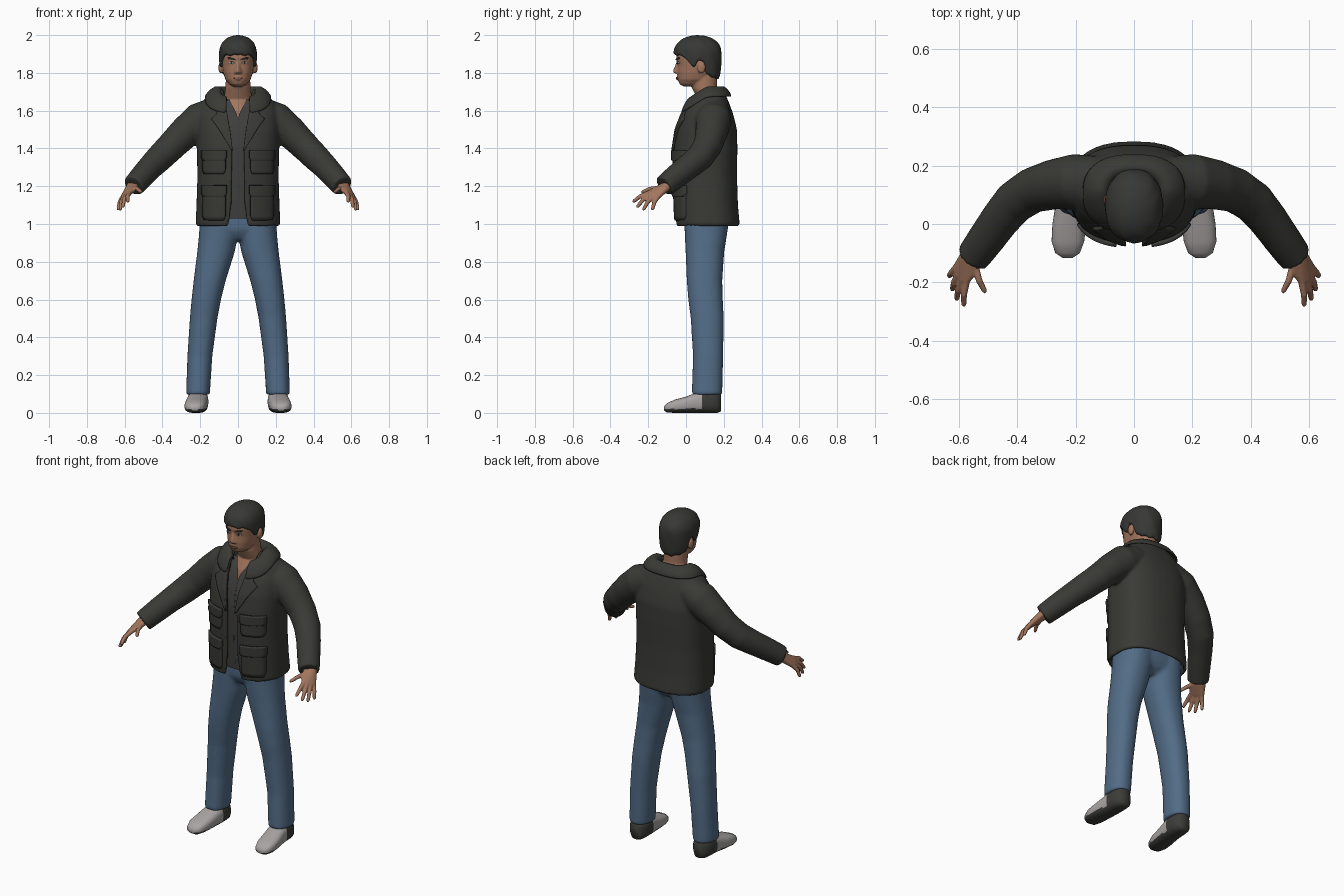
import bpy, bmesh, math
from mathutils import Vector, Matrix

if "Cube" in bpy.data.objects:
    bpy.data.objects.remove(bpy.data.objects["Cube"])

def material(name, *rgb):
    m = bpy.data.materials.new(name)
    m.use_nodes = True
    m.diffuse_color = (*rgb, 1)
    m.node_tree.nodes["Principled BSDF"].inputs["Base Color"].default_value = (*rgb, 1)
    return m

JACKET = material("dark olive cloth", .041, .042, .036)
SHIRT = material("charcoal cloth", .05, .049, .045)
HAIR = material("dark hair", .038, .04, .036)
SKIN = material("skin", .36, .18, .11)
LIP = material("lips", .24, .11, .08)
DENIM = material("blue denim", .085, .15, .24)
SHOE = material("light grey shoe", .4, .37, .37)
SOLE = material("dark sole", .045, .045, .04)
WHITE = material("eye white", .4, .38, .36)
MIRROR = ('MIRROR', {})

def solid(thickness):
    return ('SOLIDIFY', {"thickness": thickness, "offset": 0})

def blend(voxel, steps):
    return (('REMESH', {"mode": 'VOXEL', "voxel_size": voxel, "use_smooth_shade": True}),
            ('SMOOTH', {"factor": .5, "iterations": steps}))

def lookup(table, z):
    """Linear interpolation of rows that start with z."""
    if z <= table[0][0]:
        return table[0][1:]
    for lo, hi in zip(table, table[1:]):
        if z <= hi[0]:
            t = (z - lo[0]) / (hi[0] - lo[0])
            return tuple(u + (v - u) * t for u, v in zip(lo[1:], hi[1:]))
    return table[-1][1:]

def power(v, p):
    return math.copysign(abs(v) ** p, v)

def ring(z, front, back, rx, cx=0, n=40, p=.8, w=0):
    """Rounded horizontal section; w leaves a gap of that half width in front."""
    a0 = math.asin(min(1, w / rx) ** (1 / p))
    angles = [a0 + (2 * math.pi - 2 * a0) * i / n for i in range(n + 1 if w else n)]
    return [Vector((cx + rx * power(math.sin(a), p),
                    (front + back) / 2 - (back - front) / 2 * power(math.cos(a), p), z)) for a in angles]

def skin(bm, rings, wrap=True):
    """Join rings into a surface, capped when the rings are closed."""
    rows = [[bm.verts.new(p) for p in r] for r in rings]
    n = len(rows[0])
    for lo, hi in zip(rows, rows[1:]):
        for i in range(n if wrap else n - 1):
            bm.faces.new((lo[i], lo[(i + 1) % n], hi[(i + 1) % n], hi[i]))
    if wrap:
        bm.faces.new(rows[0])
        bm.faces.new(rows[-1])

def tube(bm, pts, radii, n=20):
    pts, rings = [Vector(p) for p in pts], []
    for i, (p, r) in enumerate(zip(pts, radii)):
        q = (pts[min(i + 1, len(pts) - 1)] - pts[max(i - 1, 0)]).to_track_quat('Z', 'Y')
        rings.append([p + q @ v * r for v in ring(0, -1, 1, 1, n=n, p=1)])
    skin(bm, rings)

def hull(bm, blobs):
    """Convex shape around small balls given as (x, y, z, radius)."""
    ball = [v * math.cos(t) + Vector((0, 0, math.sin(t)))
            for t in (-1.4, -.7, 0, .7, 1.4) for v in ring(0, -1, 1, 1, n=10, p=1)]
    verts = [bm.verts.new(Vector((x, y, z)) + v * r) for x, y, z, r in blobs for v in ball]
    bmesh.ops.convex_hull(bm, input=verts)
    for v in [v for v in bm.verts if not v.link_faces]:
        bm.verts.remove(v)

def make(name, bm, mats, *modifiers):
    bmesh.ops.recalc_face_normals(bm, faces=bm.faces)
    me = bpy.data.meshes.new(name)
    bm.to_mesh(me)
    bm.free()
    for m in mats:
        me.materials.append(m)
    me.shade_smooth()
    ob = bpy.data.objects.new(name, me)
    bpy.context.collection.objects.link(ob)
    for kind, settings in modifiers:
        mod = ob.modifiers.new(kind.title(), kind)
        for key, value in settings.items():
            setattr(mod, key, value)

def panel(name, table, rows, lift, mat, thick=.016, p=.8):
    """Mirrored plate on the front of a lofted body; rows are (z, inner x, outer x)."""
    bm, grid, steps = bmesh.new(), [], 4 * (len(rows) - 1)
    for s in range(steps + 1):
        z = rows[0][0] + (rows[-1][0] - rows[0][0]) * s / steps
        lo, hi = lookup(rows, z)
        f, b, rx = lookup(table, z)
        xs = [lo + (hi - lo) * k / 8 for k in range(9)]
        grid.append([Vector((x, (f + b) / 2 - lift - (b - f) / 2 * max(0, 1 - (x / rx) ** (2 / p)) ** (p / 2), z))
                     for x in xs])
    skin(bm, grid, wrap=False)
    make(name, bm, [mat], MIRROR, solid(thick))

# Jacket body and sleeves; columns are z, front y, back y, half width
TORSO = [(.99, -.045, .275, .215), (1.1, -.05, .265, .21), (1.25, -.055, .26, .205),
         (1.4, -.055, .262, .208), (1.5, -.04, .26, .21), (1.58, -.01, .24, .205),
         (1.64, .03, .218, .185), (1.68, .065, .2, .14), (1.71, .09, .185, .1)]
GAP = [(.99, .05), (1.1, .035), (1.4, .028), (1.6, .06), (1.71, .075)]
ARM = [(.12, .15, 1.59), (.2, .145, 1.55), (.28, .135, 1.485), (.35, .115, 1.415), (.41, .075, 1.355),
       (.46, .015, 1.305), (.51, -.055, 1.25), (.55, -.11, 1.205)]
bm = bmesh.new()
levels = [.99 + .72 * i / 30 for i in range(31)]
skin(bm, [ring(z, *lookup(TORSO, z), w=lookup(GAP, z)[0]) for z in levels], wrap=False)
for s in (1, -1):
    tube(bm, [(s * x, y, z) for x, y, z in ARM], [.075, .086, .076, .068, .064, .058, .054, .052])
make("jacket", bm, [JACKET], solid(.02), *blend(.009, 5))

# Turned-down collar, dropping towards the front
bm = bmesh.new()
rings = [ring(*r, w=.06) for r in ((1.68, .03, .165, .08), (1.735, .022, .185, .1),
                                   (1.715, -.01, .215, .14), (1.672, -.03, .24, .178))]
for v in sum(rings, []):
    v.z -= .65 * max(0, .11 - v.y)
skin(bm, rings, wrap=False)
make("collar", bm, [JACKET], solid(.014), ('SUBSURF', {}))

# Lapels, pockets and pocket flaps
panel("lapels", TORSO, [(1.39, .028, .034), (1.5, .042, .1), (1.555, .052, .14), (1.58, .056, .11),
                        (1.63, .064, .1)], .014, JACKET)
for name, lo, hi, flap in (("chest_pocket", 1.265, 1.385, 1.335), ("hip_pocket", 1.02, 1.2, 1.145)):
    panel(name, TORSO, [(lo, .075, .175), (lo + .02, .065, .185), (hi, .065, .185)], .012, JACKET)
    panel(name + "_flap", TORSO, [(flap, .07, .18), (flap + .015, .06, .19), (hi + .005, .06, .19)], .019, JACKET)

# Shirt with a V neck
bm, rings = bmesh.new(), []
for z in [1.03 + .63 * i / 24 for i in range(25)]:
    f, b, rx = lookup(TORSO, z)
    rings.append(ring(z, f + .018, b - .018, rx - .018, w=max(.0005, (z - 1.57) * .5)))
skin(bm, rings, wrap=False)
make("shirt", bm, [SHIRT])

# Head, neck, nose, lips and ears
HEAD = [(1.728, -.012, .05, .024), (1.74, -.034, .09, .046), (1.765, -.043, .13, .067),
        (1.8, -.046, .155, .078), (1.84, -.045, .17, .085), (1.88, -.052, .175, .089),
        (1.93, -.045, .175, .088), (1.97, -.02, .15, .07), (1.985, .02, .11, .04)]
NECK = [(1.5, .01, .2, .12), (1.6, .03, .2, .1), (1.66, .06, .185, .075),
        (1.72, .032, .165, .066), (1.79, .025, .165, .064)]
bm = bmesh.new()
skin(bm, [ring(*r, p=.9) for r in HEAD])
skin(bm, [ring(*r, p=1) for r in NECK])
hull(bm, [(0, -.044, 1.858, .007), (0, -.062, 1.808, .008), (.013, -.048, 1.803, .008), (-.013, -.048, 1.803, .008)])
hull(bm, [(0, -.044, 1.779, .006), (.016, -.038, 1.774, .006), (-.016, -.038, 1.774, .006), (0, -.044, 1.765, .006)])
for s in (1, -1):
    shape = Matrix.Translation((s * .091, .082, 1.828)) @ Matrix.Diagonal((.013, .022, .032, 1))
    bmesh.ops.create_uvsphere(bm, u_segments=16, v_segments=10, radius=1, matrix=shape)
make("head", bm, [SKIN], *blend(.005, 3))

# Eyes, brows and mouth
for name, rows, lift, mat in (
        ("eye_whites", [(1.848, .028, .042), (1.853, .02, .05), (1.858, .026, .044)], .002, WHITE),
        ("irises", [(1.848, .031, .039), (1.859, .031, .039)], .003, HAIR),
        ("brows", [(1.868, .014, .022), (1.873, .016, .05), (1.88, .04, .056)], .002, HAIR),
        ("mouth", [(1.766, 0, .012), (1.772, 0, .026), (1.778, 0, .01)], .005, LIP)):
    panel(name, HEAD, rows, lift, mat, thick=.007, p=.9)

# Hair cap with a hairline that runs around the ears
EDGE = [(-.065, 1.895), (-.02, 1.89), (.01, 1.855), (.045, 1.825), (.06, 1.865), (.1, 1.86), (.118, 1.79), (.19, 1.765)]
bm, rings = bmesh.new(), []
for i in range(-1, 13):
    rings.append([])
    for k, v in enumerate(ring(0, -.065, .189, .1, n=72, p=.92)):
        edge = lookup(EDGE, v.y)[0] + .004 * math.sin(k * 1.1)
        z = edge + (2 - edge) * min(.996, math.sin(max(i, 0) / 12 * math.pi / 2))
        s = (1 - ((z - 1.9) / .1) ** 2.4) ** .5 if z > 1.9 else 1 - 6 * (1.9 - z) ** 2
        s *= .8 if i < 0 else 1 + .012 * math.sin(k * .7 + i)
        rings[-1].append(Vector((v.x * s, .065 + (v.y - .065) * s, z)))
skin(bm, rings)
make("hair", bm, [HAIR], ('SUBSURF', {}))

# Hands: palm hull, four fingers and a thumb
FINGERS = [((.575, -.195, 1.165), (.585, -.283, 1.117)), ((.59, -.188, 1.157), (.61, -.262, 1.087)),
           ((.603, -.172, 1.148), (.625, -.228, 1.073)), ((.61, -.15, 1.143), (.636, -.18, 1.073))]
THUMB = ((.545, -.145, 1.19), (.51, -.237, 1.168))
bm = bmesh.new()
hull(bm, [(.54, -.1, 1.207, .022), (.565, -.09, 1.207, .022), (.55, -.16, 1.185, .014)]
     + [(*base, .013) for base, tip in FINGERS])
for base, tip in FINGERS + [THUMB]:
    a, b = Vector(base), Vector(tip)
    tube(bm, [a, a.lerp(b, .5) + Vector((.004, -.003, .006)), a.lerp(b, .9), b], [.013, .0115, .0095, .005], n=12)
make("hands", bm, [SKIN], MIRROR, *blend(.0045, 2))

# Jeans: hips and two legs; leg columns are z, front y, back y, half width, centre x
LEG = [(.095, .03, .192, .063, .212), (.3, .037, .197, .066, .202), (.5, .025, .2, .073, .182),
       (.6, .012, .195, .078, .168), (.7, .004, .192, .085, .15), (.85, -.002, .202, .099, .117),
       (.93, -.006, .215, .103, .105), (1.03, -.01, .23, .1, .1)]
HIPS = [(.915, .03, .17, .05), (.94, .01, .2, .14), (.97, -.005, .217, .195), (1.08, -.01, .235, .195)]
bm = bmesh.new()
for s in (1, -1):
    skin(bm, [ring(*r, s * cx, p=.9) for *r, cx in LEG])
skin(bm, [ring(*r) for r in HIPS])
make("jeans", bm, [DENIM], *blend(.01, 8))

# Shoes: light uppers with dark heel and sole; columns are y, bottom, top, half width, centre x
LAST = [(-.116, .012, .034, .018, .228), (-.1, .002, .052, .042, .228), (-.06, 0, .07, .056, .227),
        (0, 0, .086, .058, .222), (.05, 0, .105, .056, .216), (.085, 0, .115, .056, .213),
        (.13, 0, .118, .055, .212), (.165, 0, .115, .048, .211), (.186, .008, .1, .028, .21)]
bm = bmesh.new()
skin(bm, [[Vector((v.x, v.z, v.y)) for v in ring(*r, n=32, p=.75)] for r in LAST])
for f in bm.faces:
    c = f.calc_center_median()
    f.material_index = int(c.y > .085 or c.z < .022)
make("shoes", bm, [SHOE, SOLE], MIRROR)
